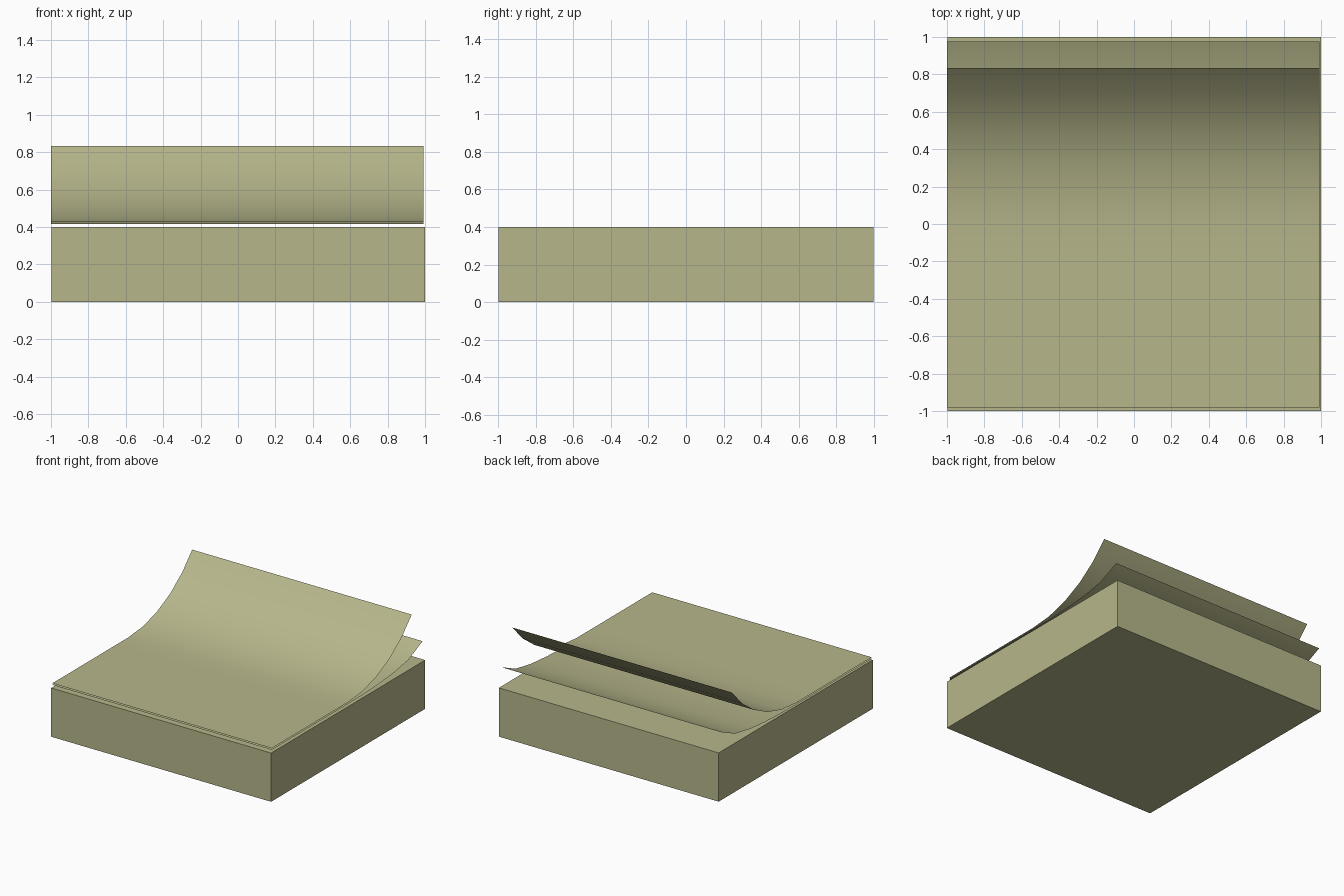
import bpy
import bmesh
from math import sin, cos, radians

if "Cube" in bpy.data.objects:
    bpy.data.objects.remove(bpy.data.objects["Cube"])

paper = bpy.data.materials.new("yellow_paper")
paper.diffuse_color = (0.47, 0.47, 0.26, 1)
paper.use_nodes = True
paper.node_tree.nodes["Principled BSDF"].inputs["Base Color"].default_value = paper.diffuse_color


def finish(name, bm):
    mesh = bpy.data.meshes.new(name)
    bm.to_mesh(mesh)
    bm.free()
    mesh.materials.append(paper)
    obj = bpy.data.objects.new(name, mesh)
    bpy.context.collection.objects.link(obj)
    return obj


def sheet(name, profile, x0=-1.0, x1=0.993):
    """Thin open sheet: a (y, z) profile swept across x."""
    bm = bmesh.new()
    rows = [[bm.verts.new((x, y, z)) for x in (x0, x1)] for y, z in profile]
    for a, b in zip(rows, rows[1:]):
        bm.faces.new((a[0], a[1], b[1], b[0])).smooth = True
    return finish(name, bm)


# Pad of stacked notes
bm = bmesh.new()
bmesh.ops.create_cube(bm, size=1)
for v in bm.verts:
    v.co.x = 0.002 + v.co.x * 1.996
    v.co.y *= 1.998
    v.co.z = (v.co.z + 0.5) * 0.4
finish("pad_block", bm)

# Top sheet: flat front half, rear half curled on an arc
flat = [-0.98, -0.784, -0.588, -0.392, -0.196, 0.0]
radius, sweep = 1.063, radians(51.7)
curl = [(radius * sin(sweep * i / 5), 0.43 + radius * (1 - cos(sweep * i / 5)))
        for i in range(1, 6)]
sheet("top_sheet", [(y, 0.43) for y in flat] + curl)

# Second sheet: only the rear edge lifts
lift = [(0.196, 0.419), (0.392, 0.427), (0.59, 0.444), (0.79, 0.479), (0.975, 0.562)]
sheet("second_sheet", [(y, 0.417) for y in flat] + lift)
